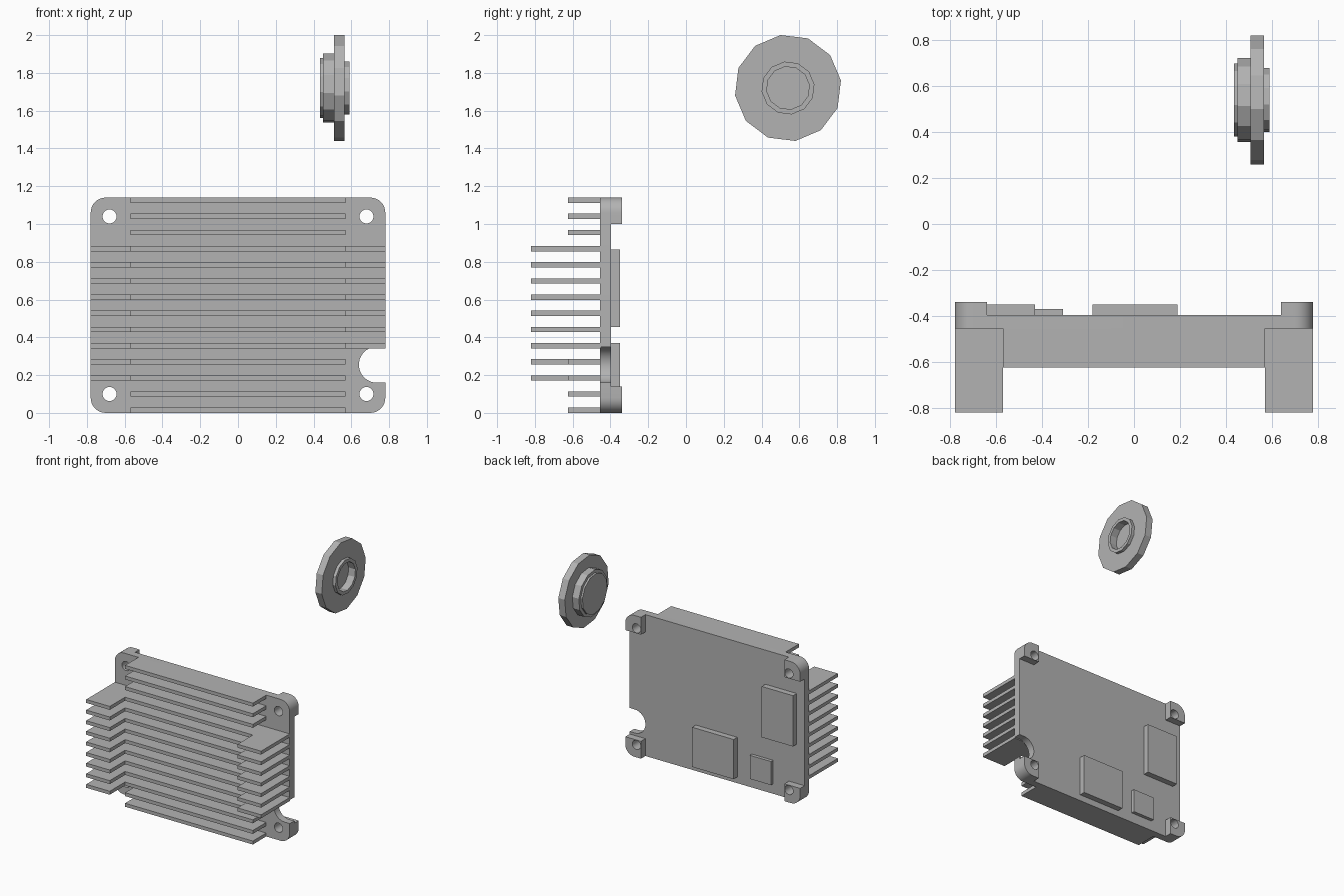
import bpy, bmesh, math
from mathutils import Vector

cube = bpy.data.objects.get("Cube")
if cube:
    bpy.data.objects.remove(cube, do_unlink=True)

metal = bpy.data.materials.new("grey metal")
metal.use_nodes = True
GREY = (0.45, 0.45, 0.45, 1)
metal.diffuse_color = GREY
metal.node_tree.nodes["Principled BSDF"].inputs["Base Color"].default_value = GREY


def finish(name, bm, smooth=False):
    bmesh.ops.recalc_face_normals(bm, faces=bm.faces)
    mesh = bpy.data.meshes.new(name)
    bm.to_mesh(mesh)
    bm.free()
    mesh.materials.append(metal)
    obj = bpy.data.objects.new(name, mesh)
    bpy.context.collection.objects.link(obj)
    if smooth:
        shade(obj)
    return obj


def select(obj):
    bpy.ops.object.select_all(action='DESELECT')
    obj.select_set(True)
    bpy.context.view_layer.objects.active = obj


def shade(obj):
    select(obj)
    bpy.ops.object.shade_smooth_by_angle(angle=math.radians(25))


def prism(name, points, offset):
    """Extrude a closed outline along an offset vector."""
    bm = bmesh.new()
    face = bm.faces.new([bm.verts.new(p) for p in points])
    moved = bmesh.ops.extrude_face_region(bm, geom=[face])["geom"]
    verts = [v for v in moved if isinstance(v, bmesh.types.BMVert)]
    bmesh.ops.translate(bm, verts=verts, vec=Vector(offset))
    return finish(name, bm)


def box(name, x0, x1, y0, y1, z0, z1):
    return prism(name, [(x0, y0, z0), (x1, y0, z0), (x1, y1, z0), (x0, y1, z0)],
                 (0, 0, z1 - z0))


def arc(cx, cz, r, start, end, steps=8):
    angles = [math.radians(start + (end - start) * i / steps) for i in range(steps + 1)]
    return [(cx + r * math.cos(a), cz + r * math.sin(a)) for a in angles]


def upright(name, outline, y0, y1):
    return prism(name, [(x, y0, z) for x, z in outline], (0, y1 - y0, 0))


W, H, R = 0.78, 1.14, 0.08                 # half width, height, corner radius
FRONT, BACK, POST = -0.455, -0.397, -0.34  # plate faces and post tops
HOLE_X, HOLE_Z, HOLE_R = 0.68, 0.10, 0.037

# Base plate with rounded corners and a round-ended slot in its left edge
outline = (arc(W - R, R, R, 270, 360)
           + [(W, 0.16)] + arc(0.735, 0.255, 0.095, 270, 90, 20) + [(W, 0.35)]
           + arc(W - R, H - R, R, 0, 90) + arc(R - W, H - R, R, 90, 180)
           + arc(R - W, R, R, 180, 270))
plate = upright("base_plate", outline, FRONT, BACK)

# Corner posts on the back, with one bolt hole through each post and the plate
posts, cutters = [], []
for sx, side in ((1, "left"), (-1, "right")):
    for top, level in ((False, "lower"), (True, "upper")):
        shape = [(W - 0.14, 0)] + arc(W - R, R, R, 270, 360) + [(W, 0.14), (W - 0.14, 0.14)]
        shape = [(sx * x, H - z if top else z) for x, z in shape]
        posts.append(upright(f"{level}_{side}_post", shape, BACK - 0.01, POST))
        z = H - HOLE_Z if top else HOLE_Z
        circle = arc(sx * HOLE_X, z, HOLE_R, 0, 360, 24)[:-1]
        cutters.append(upright("hole_cutter", circle, FRONT - 0.1, POST + 0.1))


def drill(obj, cutter):
    mod = obj.modifiers.new("hole", 'BOOLEAN')
    mod.operation = 'DIFFERENCE'
    mod.solver = 'EXACT'
    mod.object = cutter
    select(obj)
    bpy.ops.object.modifier_apply(modifier=mod.name)


for post, cutter in zip(posts, cutters):
    drill(plate, cutter)
    drill(post, cutter)
    shade(post)
    bpy.data.objects.remove(cutter, do_unlink=True)
shade(plate)

# Cooling fins: low in the middle, with tall wings except near the bolts and slot
FINS, THICK, INNER, LOW, TALL = 14, 0.028, 0.57, -0.625, -0.82
ROOT = FRONT + 0.005
for i in range(FINS):
    z = i * (H - THICK) / (FINS - 1)
    left_wing = 4 <= i <= 10
    right_wing = 2 <= i <= 10
    profile = [(-INNER, LOW), (INNER, LOW)]
    if left_wing:
        profile += [(INNER, TALL), (W, TALL), (W, ROOT)]
    else:
        profile += [(INNER, ROOT)]
    if right_wing:
        profile += [(-W, ROOT), (-W, TALL), (-INNER, TALL)]
    else:
        profile += [(-INNER, ROOT)]
    prism(f"fin_{i + 1}", [(x, y, z) for x, y in profile], (0, 0, THICK))

# Raised contact pads on the back
for name, x0, x1, y1, z0, z1 in (
        ("tall_pad", -0.71, -0.43, -0.35, 0.455, 0.865),
        ("wide_pad", -0.18, 0.19, -0.35, 0.05, 0.37),
        ("small_pad", -0.50, -0.31, -0.37, 0.08, 0.27)):
    box(name, x0, x1, BACK - 0.01, y1, z0, z1)


# Separate twelve-sided flanged cap, turned about the x axis
def turned(name, profile, cy, cz, sides=12, twist=8):
    bm = bmesh.new()
    rings = []
    for x, r in profile:
        rings.append([bm.verts.new((x, cy + y, cz + z))
                      for y, z in arc(0, 0, r, twist, twist + 360, sides)[:-1]])
    for a, b in zip(rings, rings[1:]):
        for k in range(sides):
            n = (k + 1) % sides
            bm.faces.new((a[k], a[n], b[n], b[k]))
    bm.faces.new(rings[0])
    bm.faces.new(rings[-1])
    return finish(name, bm)


turned("flanged_cap", [(0.435, 0.16), (0.45, 0.16), (0.45, 0.185), (0.508, 0.185),
                       (0.508, 0.283), (0.565, 0.283), (0.565, 0.141), (0.59, 0.141),
                       (0.59, 0.114), (0.53, 0.114)], 0.54, 1.72)
